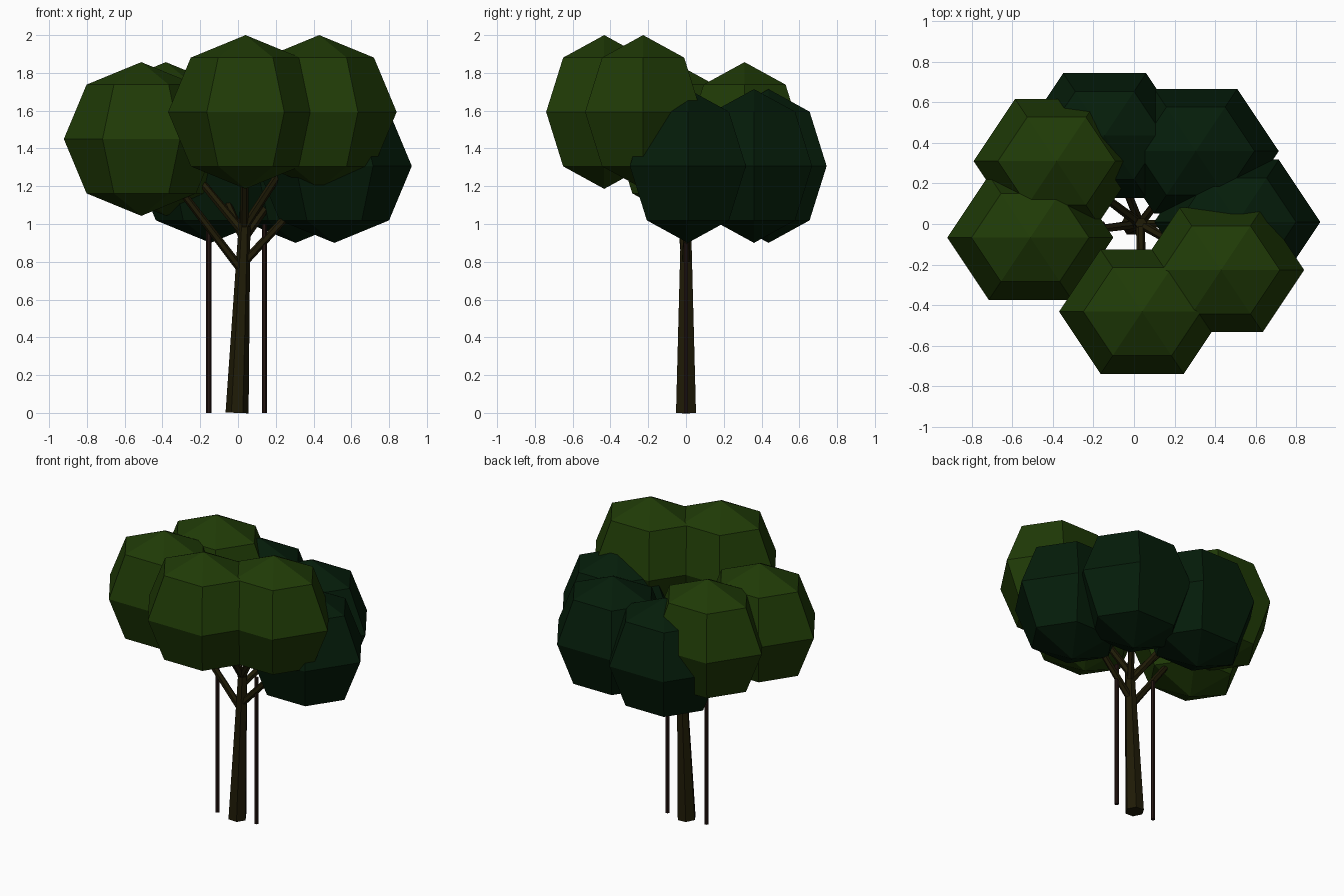
import bpy, bmesh, math
from mathutils import Vector, Matrix

if "Cube" in bpy.data.objects:
    bpy.data.objects.remove(bpy.data.objects["Cube"])


def material(name, rgb):
    m = bpy.data.materials.new(name)
    m.diffuse_color = (*rgb, 1)
    m.use_nodes = True
    m.node_tree.nodes["Principled BSDF"].inputs["Base Color"].default_value = m.diffuse_color
    return m


LIGHT = material("leaf green", (0.014, 0.043, 0.002))
DARK = material("dark leaf green", (0.0015, 0.012, 0.003))
BARK = material("bark brown", (0.014, 0.011, 0.002))
ROPE = material("rope brown", (0.018, 0.008, 0.006))


def finish(name, bm, mat):
    me = bpy.data.meshes.new(name)
    bm.to_mesh(me)
    bm.free()
    me.materials.append(mat)
    bpy.context.collection.objects.link(bpy.data.objects.new(name, me))


def limb(name, a, b, r1, r2, mat, sides=6):
    """Tapered prism from a to b, with corners on the x axis."""
    a, b = Vector(a), Vector(b)
    d = b - a
    bm = bmesh.new()
    bmesh.ops.create_cone(bm, cap_ends=True, segments=sides, radius1=r1, radius2=r2, depth=d.length)
    turn = Vector((0, 0, 1)).rotation_difference(d).to_matrix().to_4x4()
    bm.transform(Matrix.Translation((a + b) / 2) @ turn @ Matrix.Rotation(math.pi / 2, 4, 'Z'))
    finish(name, bm, mat)


def crown(name, centre, mat):
    """Low-poly leaf ball with corners on the x axis, slightly flattened front to back."""
    bm = bmesh.new()
    bmesh.ops.create_uvsphere(bm, u_segments=6, v_segments=4, radius=1)
    bm.transform(Matrix.Translation(centre) @ Matrix.Diagonal((0.41, 0.355, 0.407, 1))
                 @ Matrix.Rotation(math.pi / 6, 4, 'Z'))
    finish(name, bm, mat)


# Leaning trunk
limb("trunk", (-0.005, 0, 0), (0.036, 0, 1.03), 0.061, 0.03, BARK)

# Leaf balls, each with the branch that carries it: centre, branch start height
balls = {
    "front": ((0.04, -0.433, 1.593), 0.98, LIGHT),
    "front_right": ((0.43, -0.227, 1.593), 0.98, LIGHT),
    "left": ((-0.512, -0.067, 1.45), 0.75, LIGHT),
    "back_left": ((-0.382, 0.31, 1.45), 0.95, LIGHT),
    "back": ((-0.145, 0.437, 1.307), 0.92, DARK),
    "back_right": ((0.305, 0.36, 1.307), 0.92, DARK),
    "right": ((0.51, 0.01, 1.307), 0.79, DARK),
}
for side, (c, z, mat) in balls.items():
    crown(side + "_leaves", c, mat)
    root = Vector((-0.005 + 0.038 * z, 0, z))
    limb(side + "_branch", root, root.lerp(Vector(c), 0.8), 0.023, 0.018, BARK)

# Two ropes hanging from the side branches
for side, x, top in (("left", -0.155, 0.99), ("right", 0.14, 1.0)):
    limb(side + "_rope", (x, 0, 0), (x, 0, top), 0.0135, 0.0135, ROPE)
